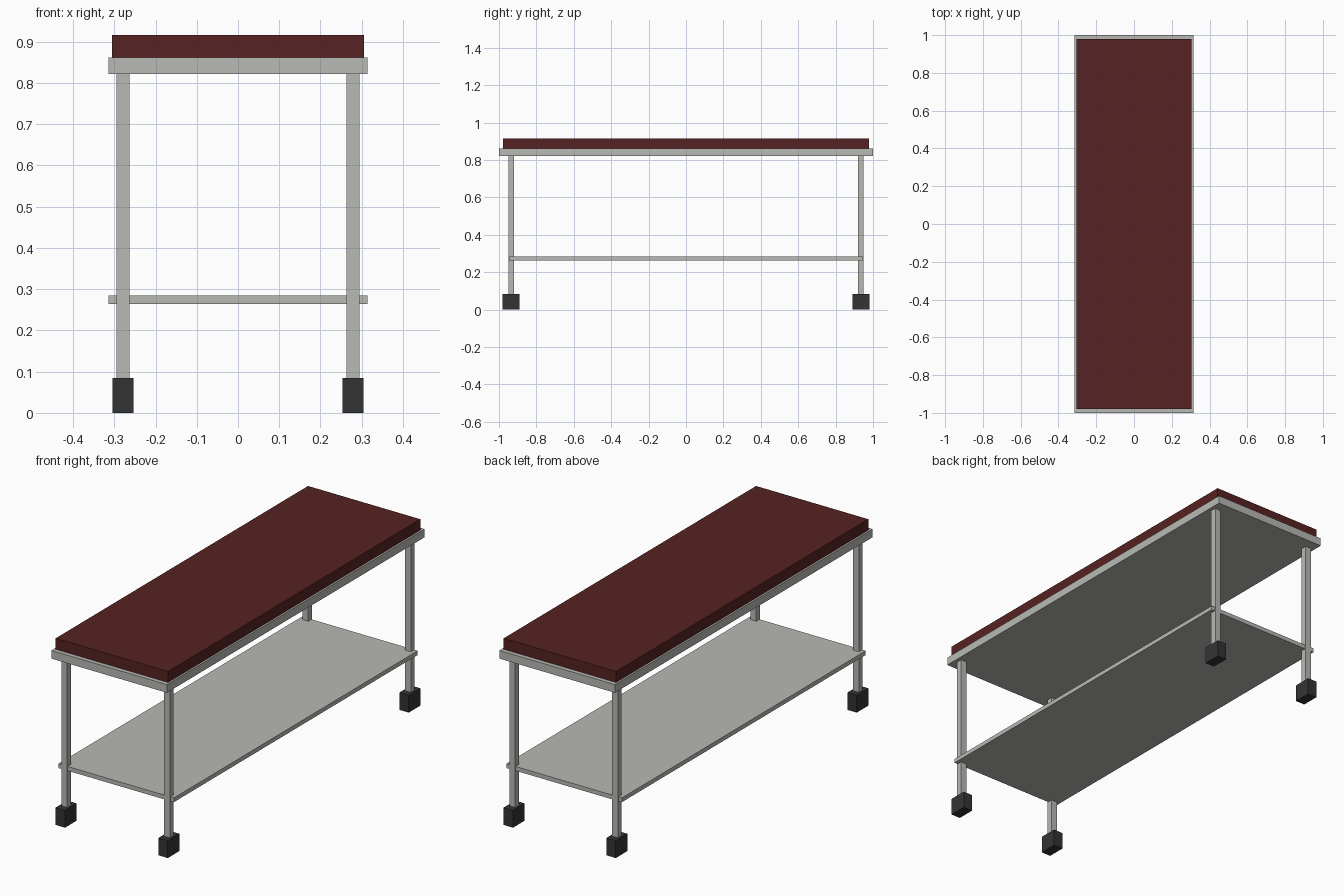
import bpy

if "Cube" in bpy.data.objects:
    bpy.data.objects.remove(bpy.data.objects["Cube"])


def material(name, rgb):
    m = bpy.data.materials.new(name)
    m.diffuse_color = (*rgb, 1.0)
    m.use_nodes = True
    m.node_tree.nodes["Principled BSDF"].inputs["Base Color"].default_value = m.diffuse_color
    return m


METAL = material("light grey metal", (0.48, 0.49, 0.46))
PAD = material("dark red vinyl", (0.095, 0.016, 0.016))
RUBBER = material("black rubber", (0.034, 0.034, 0.034))


def box(name, x, y, z0, z1, half_x, half_y, mat):
    """Box centred on x, y and spanning z0 to z1."""
    bpy.ops.mesh.primitive_cube_add(size=1, location=(x, y, (z0 + z1) / 2))
    ob = bpy.context.object
    ob.name = name
    ob.scale = (2 * half_x, 2 * half_y, z1 - z0)
    bpy.ops.object.transform_apply(location=False, rotation=False, scale=True)
    ob.data.materials.append(mat)
    return ob


# Padded top, its supporting frame and the lower shelf
box("mattress", 0, 0, 0.862, 0.916, 0.305, 0.979, PAD)
box("top_frame", 0, 0, 0.822, 0.862, 0.314, 1.0, METAL)
box("lower_shelf", 0, 0, 0.264, 0.285, 0.314, 0.946, METAL)

# Legs with block-shaped wheels at the four corners
for side, sx in (("left", -1), ("right", 1)):
    for end, sy in (("front", -1), ("back", 1)):
        x, y = sx * 0.279, sy * 0.935
        box(f"{end}_{side}_leg", x, y, 0.085, 0.822, 0.016, 0.015, METAL)
        box(f"{end}_{side}_wheel", x, y, 0.0, 0.085, 0.0255, 0.045, RUBBER)
